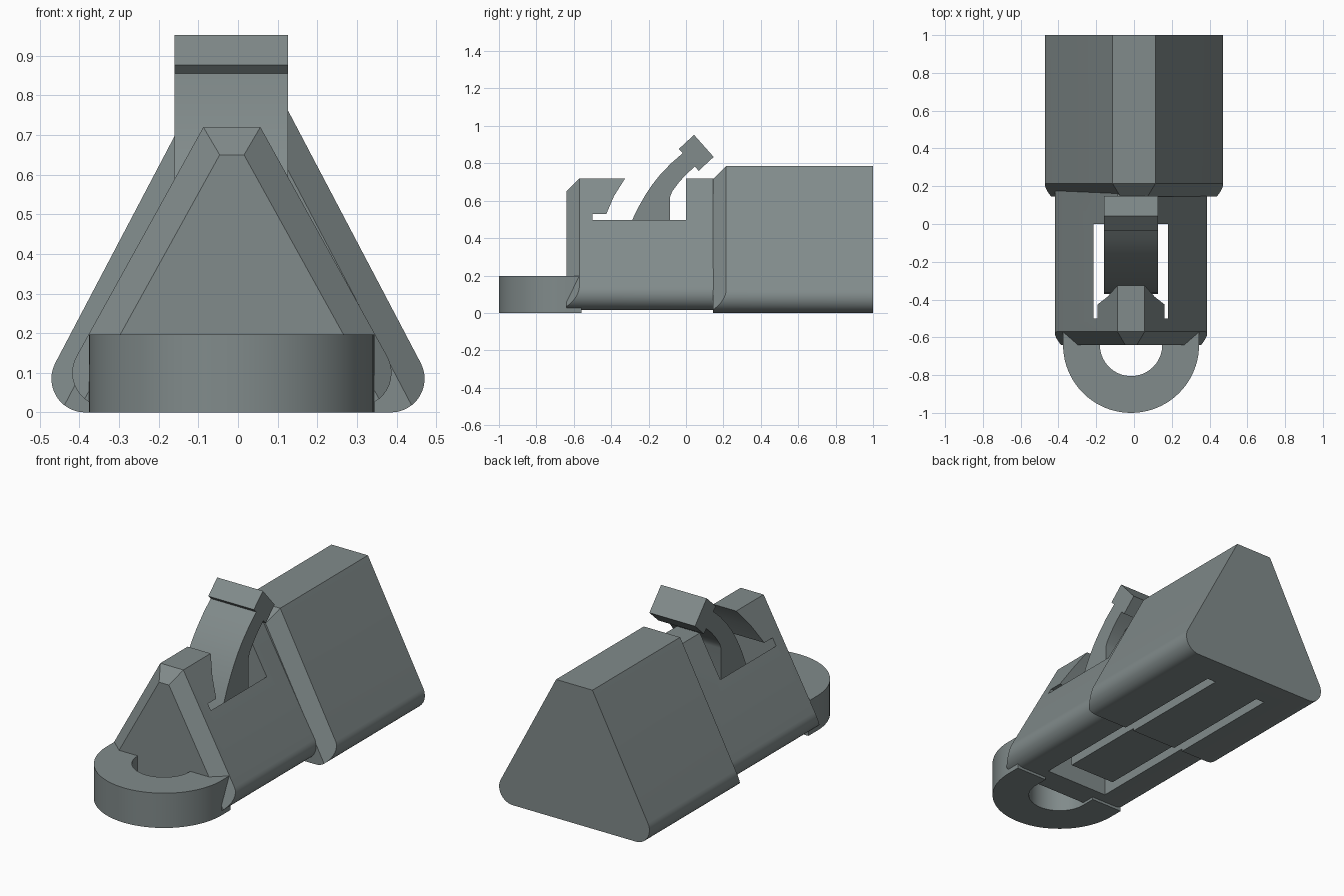
import bpy, bmesh, math
from mathutils import Vector

if "Cube" in bpy.data.objects:
    bpy.data.objects.remove(bpy.data.objects["Cube"])

CX = -0.0155  # centre line of the front parts

mat = bpy.data.materials.new("slate_grey")
mat.diffuse_color = (0.22, 0.258, 0.258, 1)
mat.use_nodes = True
mat.node_tree.nodes["Principled BSDF"].inputs["Base Color"].default_value = mat.diffuse_color


def extrude(name, pts, axis, lo, hi):
    """Closed 2D profile extruded along x, y or z."""
    place = {"x": lambda p, h: (h, p[0], p[1]),
             "y": lambda p, h: (p[0], h, p[1]),
             "z": lambda p, h: (p[0], p[1], h)}[axis]
    bm = bmesh.new()
    a = [bm.verts.new(place(p, lo)) for p in pts]
    b = [bm.verts.new(place(p, hi)) for p in pts]
    bm.faces.new(a)
    bm.faces.new(b)
    for i in range(len(pts)):
        j = (i + 1) % len(pts)
        bm.faces.new((a[i], a[j], b[j], b[i]))
    bmesh.ops.recalc_face_normals(bm, faces=bm.faces)
    me = bpy.data.meshes.new(name)
    bm.to_mesh(me)
    bm.free()
    ob = bpy.data.objects.new(name, me)
    bpy.context.collection.objects.link(ob)
    me.materials.append(mat)
    return ob


def activate(ob):
    bpy.ops.object.select_all(action='DESELECT')
    ob.select_set(True)
    bpy.context.view_layer.objects.active = ob


def smooth(ob):
    activate(ob)
    bpy.ops.object.shade_smooth_by_angle(angle=math.radians(25))


def wedge(name, cx, top_half, top_z, corner_x, base_z, r, y0, y1, d):
    """Triangular bar with a flat ridge, rounded feet and a chamfered front."""
    cz = base_z + r
    dx, dz = corner_x - top_half, top_z - cz
    tilt = math.atan2(dx, dz) + math.asin(r / math.hypot(dx, dz))
    n = 12
    half = [(top_half, top_z)]
    for i in range(n + 1):
        t = tilt + (-math.pi / 2 - tilt) * i / n
        half.append((corner_x + r * math.cos(t), cz + r * math.sin(t)))
    pts = [(cx + x, z) for x, z in half] + [(cx - x, z) for x, z in reversed(half)]
    ob = extrude(name, pts, "y", y0, y1)
    # chamfer the front along both slopes and the ridge
    bm = bmesh.new()
    bm.from_mesh(ob.data)
    c, s = math.cos(tilt), math.sin(tilt)
    for co, no in (((cx + top_half, y0 + d, top_z), (c, -1, s)),
                   ((cx - top_half, y0 + d, top_z), (-c, -1, s)),
                   ((cx, y0 + d, top_z), (0, -1, 1))):
        res = bmesh.ops.bisect_plane(
            bm, geom=bm.verts[:] + bm.edges[:] + bm.faces[:], dist=1e-6,
            plane_co=co, plane_no=Vector(no).normalized(), clear_outer=True)
        rim = [e for e in res["geom_cut"]
               if isinstance(e, bmesh.types.BMEdge) and e.is_boundary]
        bmesh.ops.holes_fill(bm, edges=rim, sides=0)
    bmesh.ops.recalc_face_normals(bm, faces=bm.faces)
    bm.to_mesh(ob.data)
    bm.free()
    return ob


def cut(ob, cutters):
    activate(ob)
    for c in cutters:
        m = ob.modifiers.new("cut", 'BOOLEAN')
        m.operation, m.solver, m.object = 'DIFFERENCE', 'EXACT', c
        bpy.ops.object.modifier_apply(modifier=m.name)


def rect(x0, x1, y0, y1):
    return [(x0, y0), (x1, y0), (x1, y1), (x0, y1)]


# main bars
rear_body = wedge("rear_body", 0, 0.114, 0.785, 0.386, 0.0, 0.085, 0.145, 1.0, 0.07)
front_body = wedge("front_body", CX, 0.072, 0.72, 0.318, 0.015, 0.085, -0.64, 0.26, 0.07)

# notch across the ridge, pocket round the lever, slots underneath
notch = extrude("notch_cutter", [(-0.29, 0.78), (-0.325, 0.72), (-0.385, 0.625),
                                 (-0.43, 0.52), (0, 0.52), (0, 0.78)], "x", -0.6, 0.6)
pocket = extrude("pocket_cutter", rect(-0.215, 0.18, -0.5, 0.0), "z", -0.1, 0.53)
slots = [extrude("slot_cutter", rect(a, b, -0.02, 0.83), "z", -0.1, 0.12)
         for a, b in ((-0.215, -0.16), (0.125, 0.18))]
cut(front_body, [notch, pocket] + slots)
cut(rear_body, slots)
for c in [notch, pocket] + slots:
    bpy.data.objects.remove(c)

# half ring at the front, arms running into the body
N = 40
arc = [math.pi + math.pi * i / N for i in range(N + 1)]
outer = [(CX + 0.36 * math.cos(t), -0.64 + 0.36 * math.sin(t)) for t in arc]
inner = [(CX + 0.165 * math.cos(t), -0.64 + 0.165 * math.sin(t)) for t in reversed(arc)]
ring = extrude("front_ring",
               [(CX - 0.36, -0.56)] + outer + [(CX + 0.36, -0.56), (CX + 0.165, -0.56)]
               + inner + [(CX - 0.165, -0.56)], "z", 0.0, 0.197)

# curved lever with a square head and a foot joined to the body
lever = extrude("release_lever", [
    (0.1, 0.015), (0.1, 0.12), (-0.085, 0.12), (-0.085, 0.62), (-0.075, 0.648),
    (-0.04, 0.695), (0.0, 0.74), (0.047, 0.782), (0.068, 0.76),
    (0.148, 0.834), (0.043, 0.952), (-0.038, 0.877), (-0.016, 0.855),
    (-0.08, 0.8), (-0.14, 0.737), (-0.185, 0.68), (-0.22, 0.626), (-0.25, 0.573),
    (-0.277, 0.52), (-0.315, 0.43), (-0.345, 0.33), (-0.364, 0.22),
    (-0.37, 0.12), (-0.37, 0.015)], "x", -0.16, 0.126)

for ob in (rear_body, front_body, ring, lever):
    smooth(ob)
